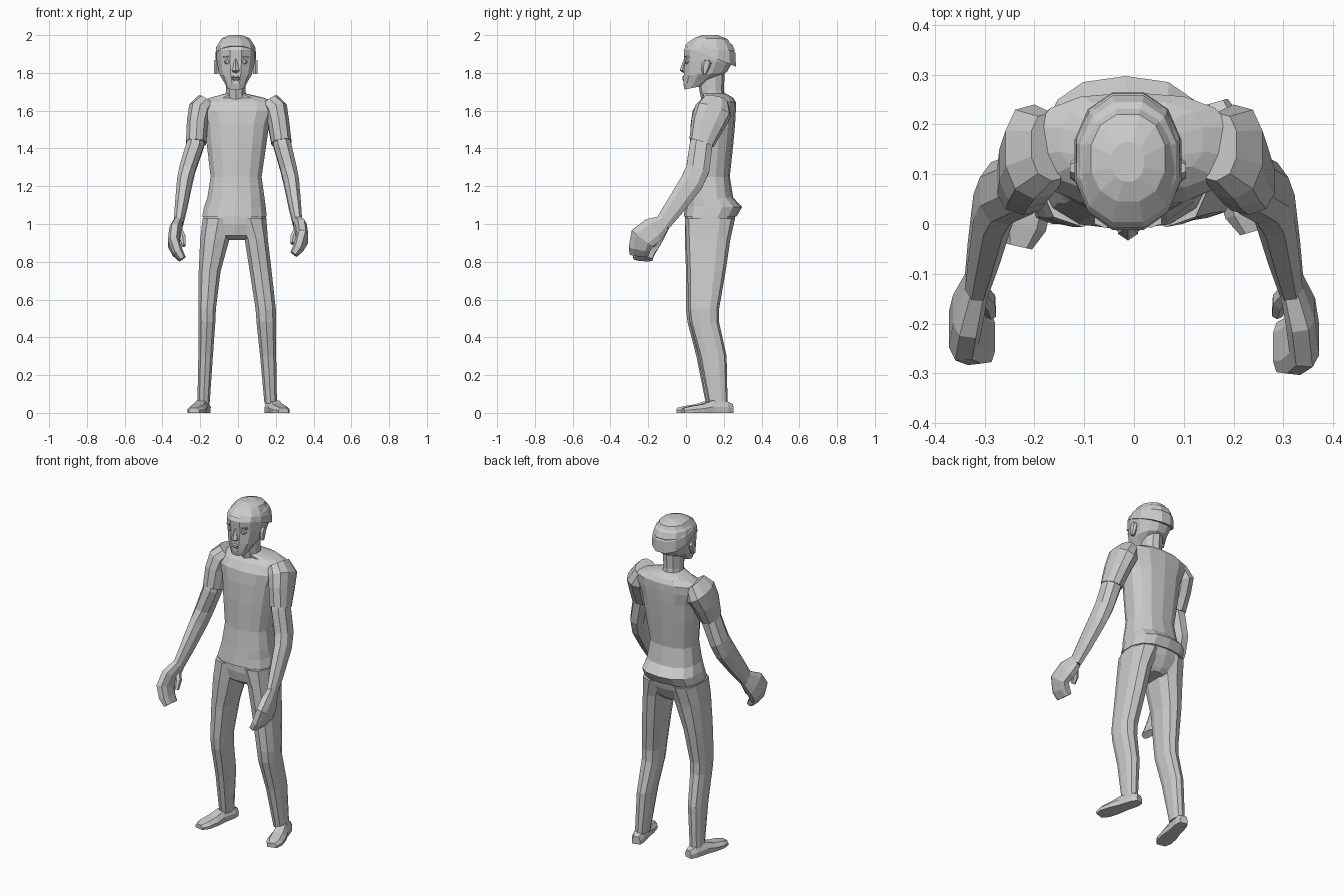
import bpy, bmesh, math
from mathutils import Vector

grey = bpy.data.materials.new("plain grey")
grey.diffuse_color = (0.6, 0.6, 0.6, 1)


def loft(name, rings):
    """Skin a list of equal-length point rings and cap both ends."""
    bm = bmesh.new()
    vs = [[bm.verts.new(p) for p in r] for r in rings]
    n = len(rings[0])
    for a, b in zip(vs, vs[1:]):
        for i in range(n):
            j = (i + 1) % n
            bm.faces.new((a[i], a[j], b[j], b[i]))
    bm.faces.new(vs[0][::-1])
    bm.faces.new(vs[-1])
    bmesh.ops.recalc_face_normals(bm, faces=bm.faces)
    me = bpy.data.meshes.new(name)
    bm.to_mesh(me)
    bm.free()
    me.materials.append(grey)
    ob = bpy.data.objects.new(name, me)
    bpy.context.collection.objects.link(ob)
    return ob


def oval(n, p):
    """Unit superellipse with n corners."""
    out = []
    for i in range(n):
        a = 2 * math.pi * (i + 0.5) / n
        c, s = math.cos(a), math.sin(a)
        out.append((math.copysign(abs(c) ** (2 / p), c), math.copysign(abs(s) ** (2 / p), s)))
    m = max(abs(u) for u, v in out)
    k = max(abs(v) for u, v in out)
    return [(u / m, v / k) for u, v in out]


def level(z, x0, x1, y0, y1, n=12, p=2.5, tilt=0):
    """Near-horizontal ring from its extents; tilt raises it toward the back."""
    pts = []
    for u, v in oval(n, p):
        y = (y0 + y1) / 2 + v * (y1 - y0) / 2
        pts.append((((x0 + x1) + u * (x1 - x0)) / 2, y, z + tilt * (y - y0)))
    return pts


def tube(name, path, n=8, p=2.4):
    """Rings square to a path of (x, y, z, half width, half depth)."""
    c = [Vector(q[:3]) for q in path]
    rings = []
    for i, q in enumerate(path):
        t = (c[min(i + 1, len(c) - 1)] - c[max(i - 1, 0)]).normalized()
        side = Vector((1, 0, 0))
        side = (side - t * side.dot(t)).normalized()
        fwd = t.cross(side)
        rings.append([c[i] + side * u * q[3] + fwd * v * q[4] for u, v in oval(n, p)])
    return loft(name, rings)


# Shirt body, hips and neck
loft("shirt", [level(*r, n=14) for r in (
    (1.04, -.19, .152, -.012, .268), (1.09, -.18, .147, -.005, .297),
    (1.14, -.162, .14, .003, .25), (1.25, -.145, .125, .016, .232),
    (1.42, -.165, .15, .02, .25), (1.53, -.175, .165, .025, .26),
    (1.60, -.205, .195, .035, .264), (1.645, -.2, .195, .065, .264),
    (1.668, -.15, .14, .09, .25), (1.69, -.068, .045, .085, .212))])
loft("hips", [level(*r, n=14) for r in (
    (.915, -.06, .045, .04, .2), (.94, -.165, .125, .008, .22),
    (1.0, -.186, .148, -.004, .25), (1.06, -.182, .147, -.004, .265))])
loft("neck", [level(*r, n=10, p=2.1) for r in (
    (1.64, -.068, .045, .085, .212), (1.71, -.064, .04, .07, .2),
    (1.80, -.064, .04, .06, .205))])

# Head and hair cap, centred slightly left
HX = -.012


def headring(z, w, y0, y1, tilt=0):
    return level(z, HX - w, HX + w, y0, y1, 12, 2.2, tilt)


loft("head", [headring(*r) for r in (
    (1.712, .045, -.008, .08, .2), (1.74, .062, -.014, .15, .2),
    (1.785, .086, -.012, .215, .08), (1.86, .1, -.008, .25), (1.92, .104, -.012, .258),
    (1.95, .096, .006, .245), (1.98, .066, .055, .205), (1.99, .03, .09, .16))])
loft("hair", [headring(*r) for r in (
    (1.942, .107, -.008, .264, -.4), (1.956, .103, .004, .262, -.2),
    (1.985, .074, .045, .22, -.03), (2.0, .032, .085, .165))])

# Face
loft("nose", [level(z, HX - w, HX + w, y, .02, 6, 2) for z, w, y in (
    (1.80, .014, -.012), (1.812, .02, -.033), (1.84, .012, -.024), (1.875, .008, -.01))])
loft("lips", [level(z, HX - w, HX + w, y, .03, 8, 2) for z, w, y in (
    (1.757, .02, -.014), (1.767, .034, -.02), (1.772, .036, -.015),
    (1.777, .034, -.02), (1.786, .018, -.014))])

for s, side in ((-1, "left"), (1, "right")):
    # Eyes, brows and ears
    ex = HX + s * .045
    loft(side + "_eye", [level(z, ex - w, ex + w, -.003 - d, .03, 8, 2) for z, w, d in (
        (1.848, .008, 0), (1.855, .016, .003), (1.863, .016, .003), (1.87, .008, 0))])
    loft(side + "_brow", [level(z, ex - .022, ex + .022, y, .035, 6, 3) for z, y in (
        (1.88, -.004), (1.89, -.008))])
    ax = HX + s * .104
    loft(side + "_ear", [level(z, ax - .012, ax + .012, y, y + d, 6, 2.5) for z, y, d in (
        (1.795, .088, .02), (1.82, .083, .04), (1.85, .085, .05), (1.868, .1, .025))])

    # Sleeve
    k = 0 if s < 0 else .008
    tube(side + "_sleeve", [
        (s * .165, .155, 1.65, .05, .07), (s * .2, .145, 1.6, .062, .1),
        (s * .215, .115, 1.53, .056, .09), (s * (.222 + k), .083, 1.43, .053, .068)], 10)

    # Bare arm
    tube(side + "_arm", [
        (s * .218, .1, 1.5, .04, .055), (s * (.226 + k), .08, 1.42, .047, .06),
        (s * .268, .062, 1.29, .043, .062), (s * .283, .03, 1.22, .04, .062),
        (s * .302, -.06, 1.09, .032, .052), (s * .316, -.125, 1.0, .024, .042)], 8)

    # Hand with curled fingers, and thumb
    h = 0 if s < 0 else .025
    g = 0 if s < 0 else -.02
    tube(side + "_hand", [
        (s * .316, -.12, 1.005, .024, .042), (s * .334, -.175, .955 + h / 2, .03, .068),
        (s * .342, -.21 + g, .90 + h, .03, .07), (s * .32, -.225 + g, .85 + h, .028, .058),
        (s * .295, -.228 + g, .815 + h, .02, .05)], 8, 3)
    tube(side + "_thumb", [
        (s * .318, -.13, .975, .018, .02), (s * .294, -.155, .93, .016, .02),
        (s * .287, -.18, .885 + h / 2, .01, .014)], 6)

# Trouser legs and shoes
LEGS = {
    "left": ((1.03, -.187, -.02, -.006, .255), (.92, -.2, -.045, -.006, .225),
             (.75, -.208, -.092, 0, .195), (.55, -.21, -.117, 0, .162),
             (.48, -.208, -.12, .008, .162), (.3, -.21, -.133, .055, .2),
             (.05, -.215, -.15, .105, .2)),
    "right": ((1.03, -.02, .15, -.006, .26), (.92, .035, .158, 0, .235),
              (.75, .062, .178, .008, .21), (.55, .093, .2, .012, .175),
              (.48, .098, .2, .02, .175), (.3, .117, .202, .07, .215),
              (.05, .14, .206, .12, .22)),
}
SHOES = {"left": ((-.172, .225), (-.232, -.045)), "right": ((.165, .245), (.24, -.015))}
for side, rings in LEGS.items():
    loft(side + "_leg", [level(*r, n=10, p=2.6) for r in rings])
    heel, toe = (Vector((*q, 0)) for q in SHOES[side])
    d = toe - heel
    across = Vector((-d.y, d.x, 0)).normalized()
    shoe = []
    for t, w, top in ((0, .024, .045), (.12, .036, .06), (.42, .039, .065),
                      (.62, .047, .046), (.85, .047, .036), (1, .028, .026)):
        shoe.append([heel + d * t + across * u * w + Vector((0, 0, top * v)) for u, v in (
            (-.95, 0), (-1, .5), (-.6, 1), (.6, 1), (1, .5), (.95, 0))])
    loft(side + "_shoe", shoe)
